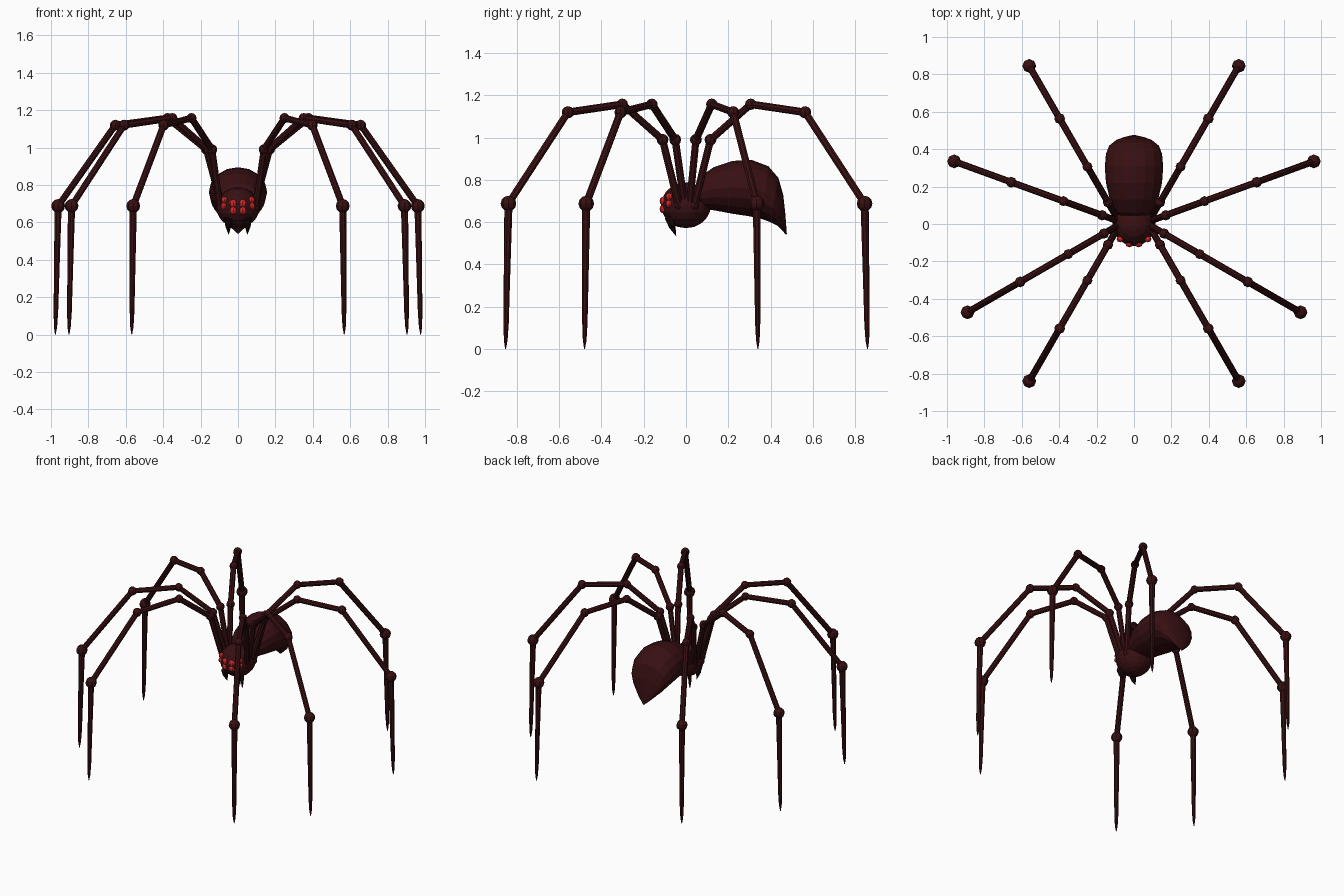
import bpy, bmesh, math
from mathutils import Vector, Matrix

if "Cube" in bpy.data.objects:
    bpy.data.objects.remove(bpy.data.objects["Cube"])


def material(name, rgb):
    m = bpy.data.materials.new(name)
    m.use_nodes = True
    m.diffuse_color = (*rgb, 1)
    bsdf = next(n for n in m.node_tree.nodes if n.type == "BSDF_PRINCIPLED")
    bsdf.inputs["Base Color"].default_value = (*rgb, 1)
    return m


SHELL = material("dark maroon", (0.04, 0.005, 0.006))
RED = material("bright red", (0.65, 0.02, 0.02))
BLACK = material("fang black", (0.01, 0.003, 0.003))


def finish(bm, name, mat):
    bmesh.ops.recalc_face_normals(bm, faces=bm.faces)
    mesh = bpy.data.meshes.new(name)
    bm.to_mesh(mesh)
    bm.free()
    mesh.materials.append(mat)
    ob = bpy.data.objects.new(name, mesh)
    bpy.context.collection.objects.link(ob)
    return ob


def tube(bm, a, b, r1, r2, sides=8):
    a, b = Vector(a), Vector(b)
    d = b - a
    mat = Matrix.Translation((a + b) / 2) @ d.to_track_quat("Z", "Y").to_matrix().to_4x4()
    bmesh.ops.create_cone(bm, cap_ends=True, segments=sides, radius1=r1, radius2=r2,
                          depth=d.length, matrix=mat)


def ball(bm, centre, size, u=8, v=6):
    mat = Matrix.Translation(centre) @ Matrix.Diagonal((*size, 1))
    bmesh.ops.create_uvsphere(bm, u_segments=u, v_segments=v, radius=1, matrix=mat)


# Head and thorax
bm = bmesh.new()
ball(bm, (0, 0, 0.68), (0.115, 0.118, 0.108), 16, 10)
finish(bm, "thorax", SHELL)

# Abdomen: rings between a top and a bottom point (y, z), with a half width
rings = [
    ((0.03, 0.74), (0.03, 0.70), 0.05),
    ((0.06, 0.81), (0.07, 0.665), 0.105),
    ((0.13, 0.86), (0.14, 0.655), 0.13),
    ((0.22, 0.89), (0.22, 0.64), 0.15),
    ((0.31, 0.895), (0.30, 0.628), 0.156),
    ((0.39, 0.865), (0.36, 0.615), 0.15),
    ((0.437, 0.81), (0.40, 0.60), 0.133),
    ((0.46, 0.73), (0.43, 0.585), 0.10),
    ((0.47, 0.64), (0.455, 0.562), 0.055),
    ((0.477, 0.545), (0.473, 0.54), 0.004),
]
SIDES = 16
bm = bmesh.new()
loops = []
for top, bottom, w in rings:
    t, b = Vector((0, *top)), Vector((0, *bottom))
    loop = []
    for i in range(SIDES):
        a = 2 * math.pi * i / SIDES
        p = (t + b) / 2 + (t - b) / 2 * math.cos(a)
        p.x = w * math.sin(a)
        loop.append(bm.verts.new(p))
    loops.append(loop)
for la, lb in zip(loops, loops[1:]):
    for i in range(SIDES):
        j = (i + 1) % SIDES
        bm.faces.new((la[i], la[j], lb[j], lb[i]))
bm.faces.new(loops[0])
bm.faces.new(loops[-1])
finish(bm, "abdomen", SHELL)

# Eyes and fangs on each side
for side, s in (("left", 1), ("right", -1)):
    bm = bmesh.new()
    for x, y, z, r in ((0.025, -0.103, 0.70, 0.022), (0.025, -0.103, 0.663, 0.022),
                       (0.073, -0.08, 0.72, 0.018), (0.075, -0.08, 0.687, 0.018)):
        ball(bm, (s * x, y, z), (r, r, r))
    finish(bm, side + "_eyes", RED)
    bm = bmesh.new()
    tube(bm, (s * 0.05, -0.08, 0.625), (s * 0.052, -0.065, 0.58), 0.022, 0.016)
    tube(bm, (s * 0.052, -0.065, 0.58), (s * 0.05, -0.047, 0.535), 0.016, 0.001)
    finish(bm, side + "_fang", BLACK)

# Legs: one bent profile (reach, height, joint radius), turned to each direction
joints = [(0.04, 0.68, 0.022), (0.128, 0.99, 0.028), (0.348, 1.158, 0.027),
          (0.645, 1.12, 0.029), (0.97, 0.688, 0.037)]
claw = [(0.97, 0.688, 0.02), (0.977, 0.40, 0.0165), (0.983, 0.12, 0.013),
        (0.985, 0.04, 0.009), (0.986, 0.0, 0.002)]
legs = [("front", -60, 0.075, 0.0), ("front_middle", -30, 0.05, 0.013),
        ("back_middle", 20, 0.05, 0.003), ("back", 60, 0.075, 0.005)]
for name, angle, ox, oy in legs:
    a = math.radians(angle)
    for side, s in (("left", 1), ("right", -1)):
        def place(reach, z):
            return Vector((s * (ox + reach * math.cos(a)), oy + reach * math.sin(a), z))
        bm = bmesh.new()
        for r, z, size in joints:
            ball(bm, place(r, z), (size, size, size))
        for (r1, z1, _), (r2, z2, _) in zip(joints, joints[1:]):
            tube(bm, place(r1, z1), place(r2, z2), 0.018, 0.018)
        for (r1, z1, w1), (r2, z2, w2) in zip(claw, claw[1:]):
            tube(bm, place(r1, z1), place(r2, z2), w1, w2)
        finish(bm, f"{side}_{name}_leg", SHELL)
